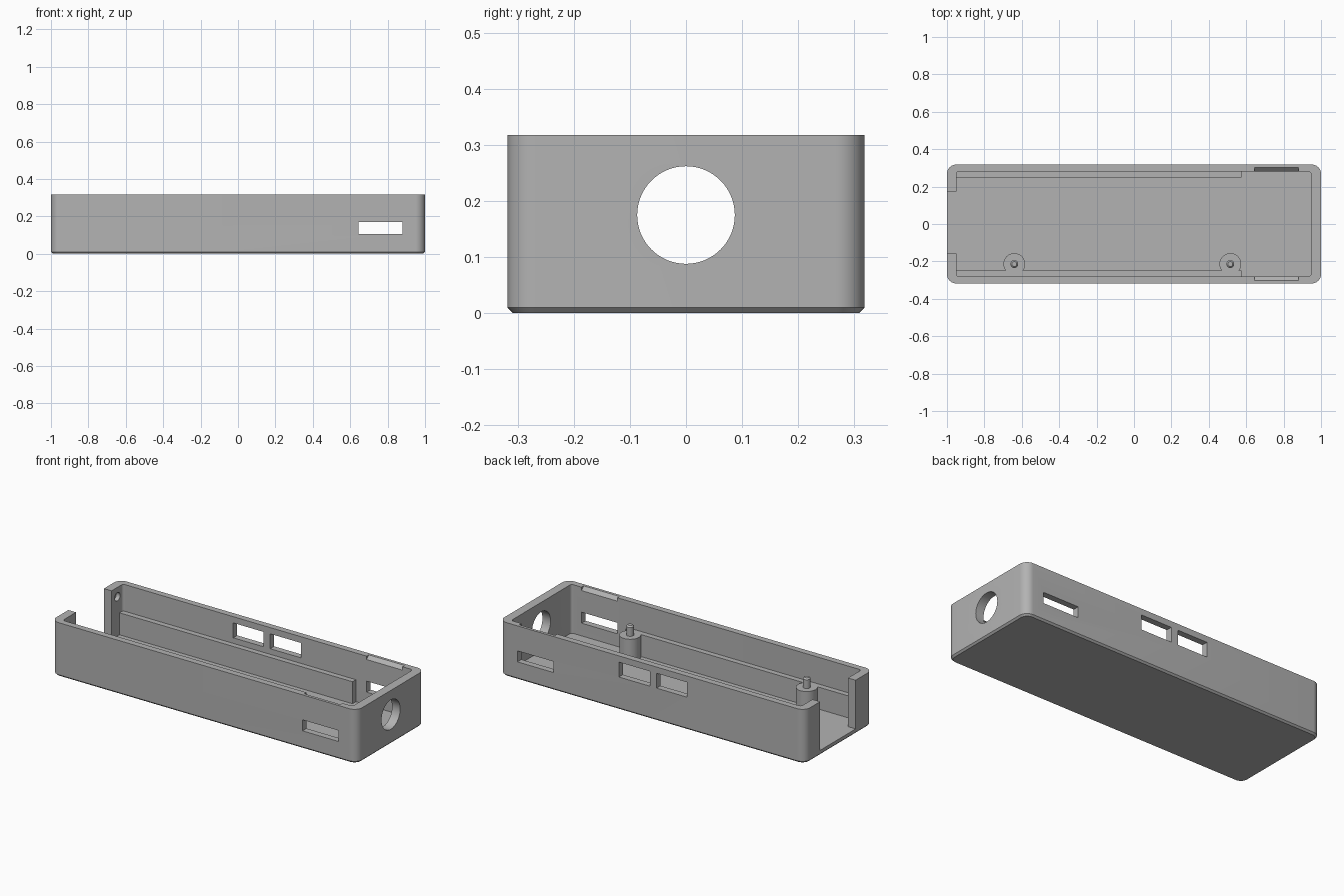
import bpy, bmesh, math
from mathutils import Matrix, Vector

if "Cube" in bpy.data.objects:
    bpy.data.objects.remove(bpy.data.objects["Cube"], do_unlink=True)

HEIGHT, FLOOR, LEDGE_TOP = 0.318, 0.03, 0.16
WALL_Y = 0.281  # inner face of the long walls

grey = bpy.data.materials.new("plain_grey")
grey.use_nodes = True
colour = (0.45, 0.45, 0.45, 1)
grey.diffuse_color = colour
grey.node_tree.nodes["Principled BSDF"].inputs["Base Color"].default_value = colour


def finish(name, bm):
    bmesh.ops.recalc_face_normals(bm, faces=bm.faces[:])
    mesh = bpy.data.meshes.new(name)
    bm.to_mesh(mesh)
    bm.free()
    mesh.materials.append(grey)
    obj = bpy.data.objects.new(name, mesh)
    bpy.context.collection.objects.link(obj)
    return obj


def loft(name, rings):
    """Skin a stack of equal-length closed rings and cap both ends."""
    bm = bmesh.new()
    loops = [[bm.verts.new(p) for p in ring] for ring in rings]
    for low, high in zip(loops, loops[1:]):
        for i in range(len(low)):
            j = (i + 1) % len(low)
            bm.faces.new((low[i], low[j], high[j], high[i]))
    bm.faces.new(loops[0][::-1])
    bm.faces.new(loops[-1])
    return finish(name, bm)


def rounded_ring(x0, x1, y, radius, z, steps=10):
    ring = []
    corners = [(x1, y, -1, -1), (x0, y, 1, -1), (x0, -y, 1, 1), (x1, -y, -1, 1)]
    for quarter, (cx, cy, sx, sy) in enumerate(corners):
        for k in range(steps + 1):
            a = math.pi / 2 * (quarter + k / steps)
            ring.append((cx + radius * (sx + math.cos(a)),
                         cy + radius * (sy + math.sin(a)), z))
    return ring


def circle(x, y, radius, z, count=40):
    return [(x + radius * math.cos(math.tau * i / count),
             y + radius * math.sin(math.tau * i / count), z) for i in range(count)]


def box(name, x0, x1, y0, y1, z0, z1):
    bm = bmesh.new()
    bmesh.ops.create_cube(bm, size=1)
    for v in bm.verts:
        v.co = Vector(((x0 + x1) / 2 + v.co.x * (x1 - x0),
                       (y0 + y1) / 2 + v.co.y * (y1 - y0),
                       (z0 + z1) / 2 + v.co.z * (z1 - z0)))
    return finish(name, bm)


def rod_x(name, x0, x1, y, z, radius, count=64):
    bm = bmesh.new()
    place = Matrix.Translation(((x0 + x1) / 2, y, z)) @ Matrix.Rotation(math.pi / 2, 4, "Y")
    bmesh.ops.create_cone(bm, cap_ends=True, segments=count, radius1=radius,
                          radius2=radius, depth=x1 - x0, matrix=place)
    return finish(name, bm)


def smooth(obj):
    bpy.ops.object.select_all(action="DESELECT")
    obj.select_set(True)
    bpy.context.view_layer.objects.active = obj
    bpy.ops.object.shade_smooth_by_angle(angle=math.radians(30))


# Case: rounded tray with a chamfered bottom edge
case = loft("case", [rounded_ring(-0.99, 0.99, 0.308, 0.04, 0),
                     rounded_ring(-1, 1, 0.318, 0.05, 0.01),
                     rounded_ring(-1, 1, 0.318, 0.05, HEIGHT)])

# Cutters: cavity, open end, round port, side windows, latch bevels
cutters = [
    loft("cavity_cutter", [rounded_ring(-0.95, 0.947, WALL_Y, 0.015, z, 5)
                           for z in (FLOOR, HEIGHT + 0.1)]),
    box("end_opening_cutter", -1.1, -0.9, -0.157, 0.175, FLOOR, HEIGHT + 0.1),
    rod_x("round_port_cutter", 0.9, 1.1, 0, 0.175, 0.087),
    box("side_slot_cutter", 0.645, 0.88, -0.5, 0.5, 0.105, 0.17),
]
for x0, x1 in ((-0.228, -0.03), (0.014, 0.216)):
    cutters.append(box("back_window_cutter", x0, x1, 0.2, 0.5, 0.193, 0.281))
for side in (-1, 1):
    cutters.append(rod_x("end_socket_cutter", -0.975, -0.93, side * 0.23, 0.262, 0.025, 32))
    inner, outer = side * (WALL_Y - 0.02), side * (WALL_Y + 0.04)
    section = [(inner, HEIGHT - 0.04), (outer, HEIGHT + 0.02), (inner, HEIGHT + 0.02)]
    cutters.append(loft("latch_bevel_cutter", [[(x, y, z) for y, z in section]
                                               for x in (0.645, 0.88)]))

bpy.context.view_layer.objects.active = case
for cutter in cutters:
    mod = case.modifiers.new(cutter.name, "BOOLEAN")
    mod.operation, mod.solver, mod.object = "DIFFERENCE", "EXACT", cutter
    bpy.ops.object.modifier_apply(modifier=mod.name)
for cutter in cutters:
    bpy.data.objects.remove(cutter, do_unlink=True)
smooth(case)

# Support ledges along both long walls
for name, side in (("front_ledge", -1), ("back_ledge", 1)):
    y0, y1 = sorted((side * 0.249, side * (WALL_Y + 0.005)))
    box(name, -0.955, 0.575, y0, y1, FLOOR - 0.005, LEDGE_TOP)

# Standoffs with pointed locating pins
for name, x in (("end_standoff", -0.64), ("port_standoff", 0.515)):
    profile = [(0.058, FLOOR - 0.005), (0.058, LEDGE_TOP), (0.021, LEDGE_TOP),
               (0.021, 0.212), (0.013, 0.22)]
    smooth(loft(name, [circle(x, -0.214, r, z) for r, z in profile]))
